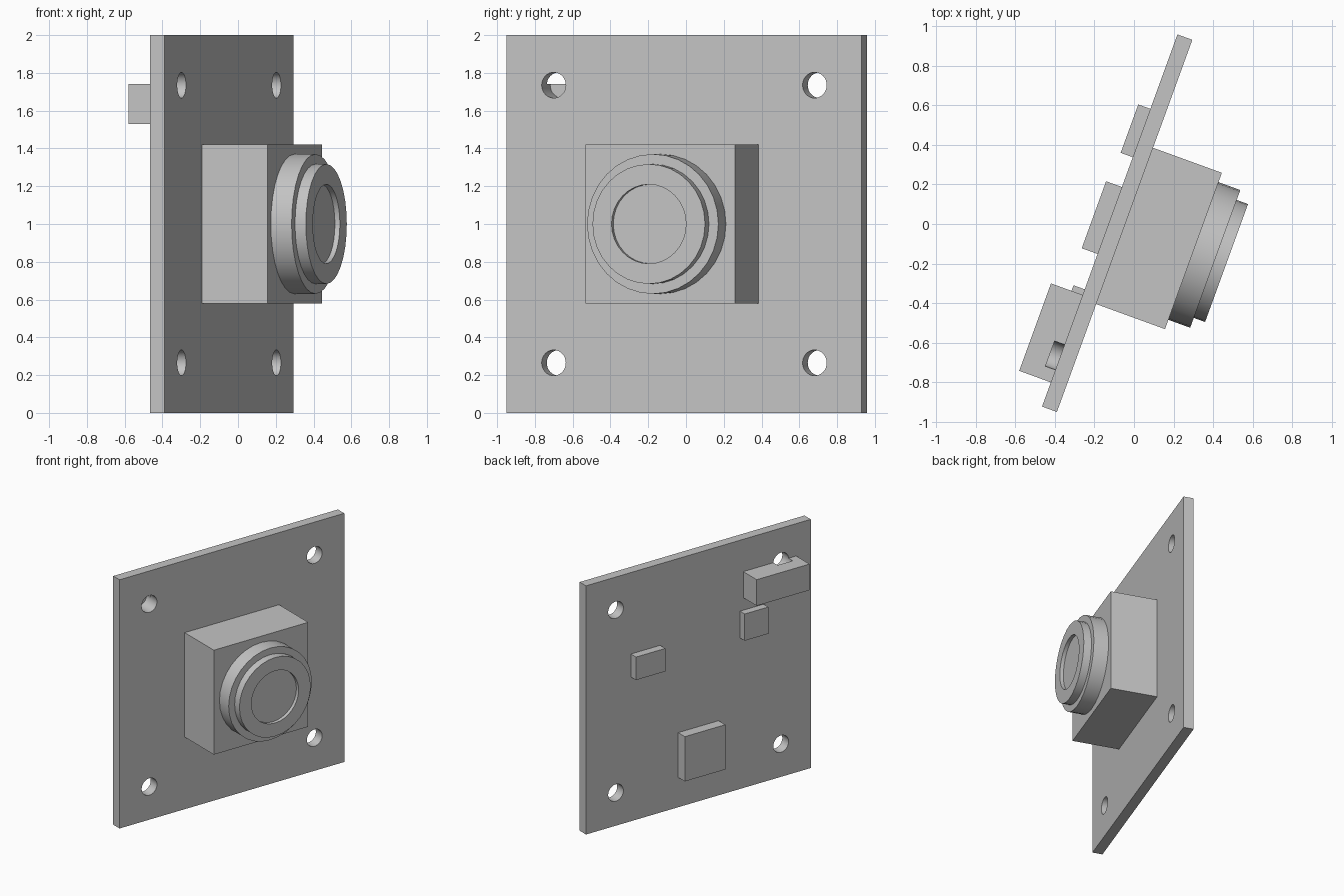
import bpy, bmesh, math
from mathutils import Matrix, Vector

if "Cube" in bpy.data.objects:
    bpy.data.objects.remove(bpy.data.objects["Cube"])

# Local frame: x = board normal, y = along the board, z = up
FRAME = Matrix.Translation((-0.085, 0.004, 0)) @ Matrix.Rotation(math.radians(-20), 4, "Z")
SEGMENTS = 32

grey = bpy.data.materials.new("plain grey")
grey.use_nodes = True
colour = (0.55, 0.55, 0.55, 1)
grey.diffuse_color = colour
grey.node_tree.nodes["Principled BSDF"].inputs["Base Color"].default_value = colour


def finish(name, bm):
    bmesh.ops.recalc_face_normals(bm, faces=bm.faces)
    mesh = bpy.data.meshes.new(name)
    bm.to_mesh(mesh)
    bm.free()
    mesh.materials.append(grey)
    obj = bpy.data.objects.new(name, mesh)
    obj.matrix_world = FRAME
    bpy.context.collection.objects.link(obj)
    return obj


def select(obj):
    bpy.ops.object.select_all(action="DESELECT")
    obj.select_set(True)
    bpy.context.view_layer.objects.active = obj


def smooth(obj):
    select(obj)
    bpy.ops.object.shade_smooth_by_angle(angle=math.radians(30))


def box(name, low, high):
    low, high = Vector(low), Vector(high)
    bm = bmesh.new()
    bmesh.ops.create_cube(bm, size=1)
    bmesh.ops.scale(bm, verts=bm.verts, vec=high - low)
    bmesh.ops.translate(bm, verts=bm.verts, vec=(low + high) / 2)
    return finish(name, bm)


def cut(obj, cutter):
    mod = obj.modifiers.new("holes", "BOOLEAN")
    mod.operation = "DIFFERENCE"
    mod.solver = "EXACT"
    mod.object = cutter
    select(obj)
    bpy.ops.object.modifier_apply(modifier=mod.name)
    smooth(obj)


# Circuit board and the parts on its back
board = box("circuit_board", (-0.04, -1, 0), (0.04, 1, 2))
connector = box("cable_connector", (-0.21, -0.87, 1.53), (-0.04, -0.4, 1.74))
box("large_chip", (-0.125, -0.18, 0.24), (-0.04, 0.18, 0.6))
box("wide_chip", (-0.105, 0.34, 1.16), (-0.04, 0.6, 1.345))
box("small_chip", (-0.1, -0.58, 1.215), (-0.04, -0.37, 1.43))

# Lens housing on the front
box("lens_housing", (0.04, -0.42, 0.58), (0.41, 0.42, 1.42))

# Stepped lens barrel with a shallow recess, turned from a profile
profile = [(0.41, 0), (0.41, 0.37), (0.527, 0.37), (0.527, 0.317),
           (0.588, 0.317), (0.588, 0.21), (0.56, 0.21), (0.56, 0)]
bm = bmesh.new()
verts = [bm.verts.new((x, 0, 1 + r)) for x, r in profile]
edges = [bm.edges.new(pair) for pair in zip(verts, verts[1:])]
bmesh.ops.spin(bm, geom=verts + edges, cent=(0, 0, 1), axis=(1, 0, 0),
               angle=math.tau, steps=SEGMENTS)
bmesh.ops.remove_doubles(bm, verts=bm.verts, dist=0.0001)
smooth(finish("lens_barrel", bm))

# Four mounting holes, which also notch the connector
bm = bmesh.new()
for y in (-0.735, 0.735):
    for z in (-0.735, 0.735):
        place = Matrix.Translation((0.0035, y, 1 + z)) @ Matrix.Rotation(math.pi / 2, 4, "Y")
        bmesh.ops.create_cone(bm, cap_ends=True, segments=SEGMENTS, radius1=0.068,
                              radius2=0.068, depth=0.193, matrix=place)
cutter = finish("hole_cutter", bm)
cutter.hide_render = True
bpy.context.view_layer.update()
cut(board, cutter)
cut(connector, cutter)
bpy.data.objects.remove(cutter)
